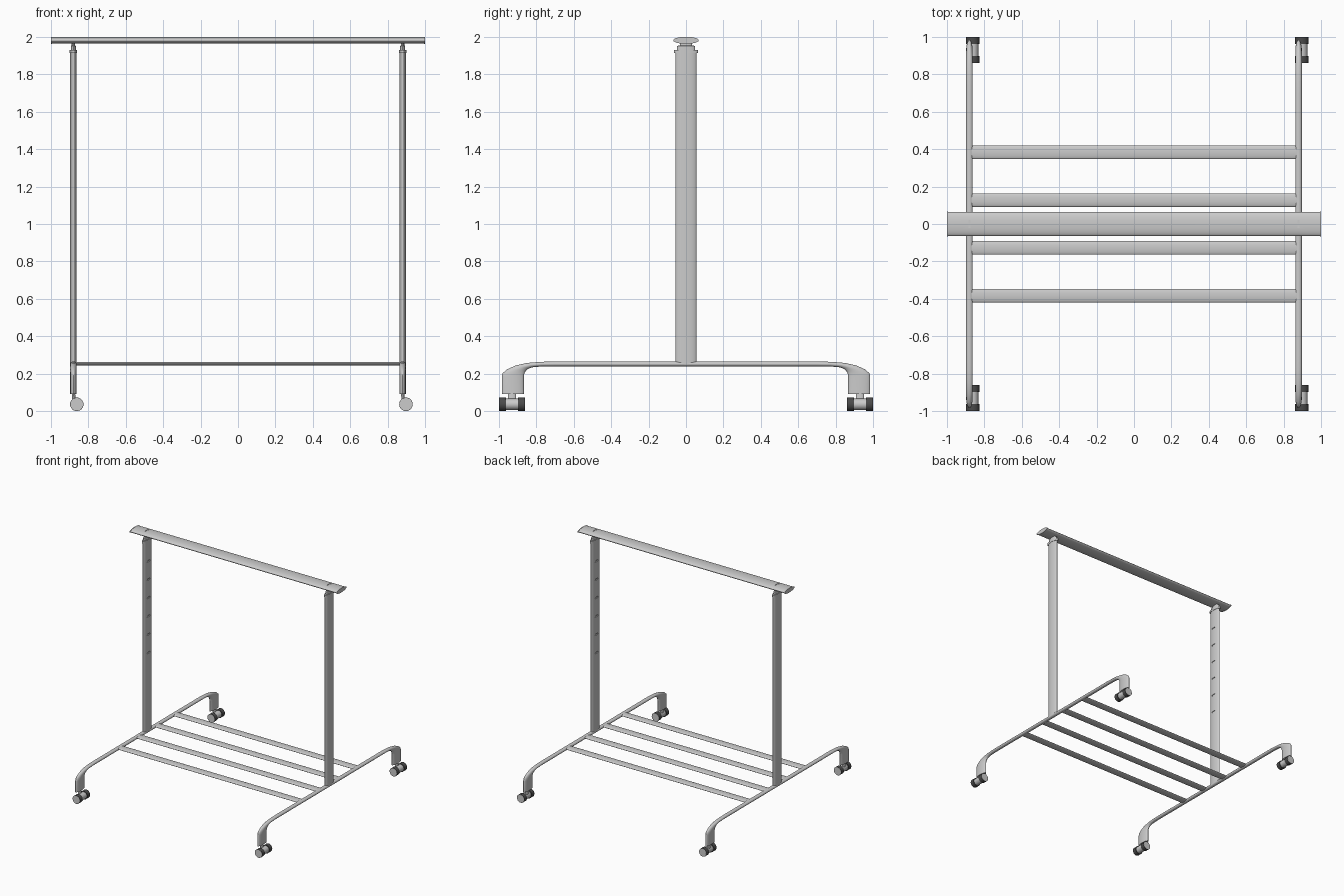
import bpy, bmesh, math
from mathutils import Vector

if "Cube" in bpy.data.objects:
    bpy.data.objects.remove(bpy.data.objects["Cube"])

dark = bpy.data.materials.new("dark_rubber")
dark.diffuse_color = (0.07, 0.07, 0.07, 1)
dark.use_nodes = True
dark.node_tree.nodes["Principled BSDF"].inputs["Base Color"].default_value = dark.diffuse_color


def loft(name, rings, mat=None):
    """Skin a list of closed rings and cap both ends."""
    bm = bmesh.new()
    vs = [[bm.verts.new(p) for p in r] for r in rings]
    n = len(vs[0])
    for a, b in zip(vs, vs[1:]):
        for i in range(n):
            j = (i + 1) % n
            bm.faces.new((a[i], a[j], b[j], b[i]))
    bm.faces.new(vs[0][::-1])
    bm.faces.new(vs[-1])
    bmesh.ops.recalc_face_normals(bm, faces=bm.faces)
    me = bpy.data.meshes.new(name)
    bm.to_mesh(me)
    bm.free()
    ob = bpy.data.objects.new(name, me)
    bpy.context.collection.objects.link(ob)
    if mat:
        me.materials.append(mat)
    smooth(ob)
    return ob


def smooth(ob):
    bpy.ops.object.select_all(action='DESELECT')
    bpy.context.view_layer.objects.active = ob
    ob.select_set(True)
    bpy.ops.object.shade_smooth_by_angle(angle=math.radians(35))


def ring(c, u, v, n=32):
    """Elliptical ring around c with half-axis vectors u and v."""
    c, u, v = Vector(c), Vector(u), Vector(v)
    return [c + u * math.cos(2 * math.pi * i / n) + v * math.sin(2 * math.pi * i / n)
            for i in range(n)]


def tube(name, a, b, u, v, mat=None, n=32):
    return loft(name, [ring(a, u, v, n), ring(b, u, v, n)], mat)


def cut_slots(ob, centres, size):
    """Cut small shallow slots into a part."""
    bm = bmesh.new()
    for c in centres:
        cube = bmesh.ops.create_cube(bm, size=1)["verts"]
        bmesh.ops.scale(bm, vec=size, verts=cube)
        bmesh.ops.translate(bm, vec=c, verts=cube)
    me = bpy.data.meshes.new("slot_cutter")
    bm.to_mesh(me)
    bm.free()
    cutter = bpy.data.objects.new("slot_cutter", me)
    cutter.hide_render = True
    bpy.context.collection.objects.link(cutter)
    mod = ob.modifiers.new("slots", 'BOOLEAN')
    mod.object = cutter
    mod.operation = 'DIFFERENCE'
    mod.solver = 'EXACT'
    bpy.context.view_layer.objects.active = ob
    while ob.modifiers[0] != mod:
        bpy.ops.object.modifier_move_to_index(modifier="slots", index=0)
    bpy.ops.object.modifier_apply(modifier="slots")
    bpy.data.objects.remove(cutter)


PX = 0.88

# top hanging rail with end caps
rail = tube("top_rail", (-0.996, 0, 1.982), (0.996, 0, 1.982), (0, 0.064, 0), (0, 0, 0.018), n=48)
cut_slots(rail, [(s * PX, 0, 2.0) for s in (-1, 1)], (0.012, 0.045, 0.008))
for s, side in ((-1, "left"), (1, "right")):
    tube(f"rail_end_cap_{side}", (s * 0.994, 0, 1.982), (s, 0, 1.982), (0, 0.068, 0), (0, 0, 0.019), n=48)

# shelf bars
for i, y in enumerate((-0.383, -0.128, 0.128, 0.383)):
    tube(f"shelf_bar_{i + 1}", (-0.872, y, 0.253), (0.872, y, 0.253), (0, 0.036, 0), (0, 0, 0.009))

# upper and lower edge of the foot, from the middle to one end
FOOT = [((0, .265), (0, .238)), ((.70, .265), (.70, .238)), ((.78, .263), (.77, .238)),
        ((.85, .257), (.815, .235)), ((.91, .244), (.84, .228)), ((.955, .224), (.856, .216)),
        ((.98, .203), (.864, .202)), ((.985, .185), (.867, .185)), ((.985, .09), (.867, .09))]
full = [((-o[0], o[1]), (-i[0], i[1])) for o, i in FOOT[:0:-1]] + FOOT

for s, side in ((-1, "left"), (1, "right")):
    x = s * PX
    # curved foot
    rings = []
    for o, i in full:
        c = (x, (o[0] + i[0]) / 2, (o[1] + i[1]) / 2)
        rings.append(ring(c, (0.0175, 0, 0), (0, (o[0] - i[0]) / 2, (o[1] - i[1]) / 2)))
    loft(f"foot_{side}", rings)

    # upright post with height slots on its inner face
    post = tube(f"post_{side}", (x, 0, 0.25), (x, 0, 1.92), (0.0175, 0, 0), (0, 0.056, 0), n=40)
    cut_slots(post, [(x - s * 0.017, 0, 0.94 + 0.16 * k) for k in range(6)], (0.012, 0.04, 0.012))

    # collar and neck that carry the rail
    tube(f"post_collar_{side}", (x, 0, 1.913), (x, 0, 1.93), (0.02, 0, 0), (0, 0.065, 0), n=40)
    loft(f"rail_neck_{side}", [ring((x, 0, z), (a, 0, 0), (0, b, 0)) for z, a, b in
                               ((1.92, .014, .048), (1.952, .014, .048),
                                (1.955, .009, .032), (1.975, .009, .032))])

    # twin-wheel casters, trailing towards +x
    for t, end in ((-1, "front"), (1, "back")):
        y, cx, r = t * 0.93, x + 0.018, 0.036
        tag = f"{end}_{side}"
        tube(f"caster_pin_{tag}", (x + 0.004, y, 0.05), (x, y, 0.1), (0.009, 0, 0), (0, 0.022, 0), n=20)
        tube(f"caster_body_{tag}", (cx, y - 0.034, r), (cx, y + 0.034, r), (0.03, 0, 0), (0, 0, 0.03))
        for w, pos in ((-1, "a"), (1, "b")):
            tube(f"caster_wheel_{pos}_{tag}", (cx, y + w * 0.033, r), (cx, y + w * 0.069, r),
                 (r, 0, 0), (0, 0, r), dark)
            tube(f"wheel_cap_{pos}_{tag}", (cx, y + w * 0.068, r), (cx, y + w * 0.07, r),
                 (0.034, 0, 0), (0, 0, 0.034))
